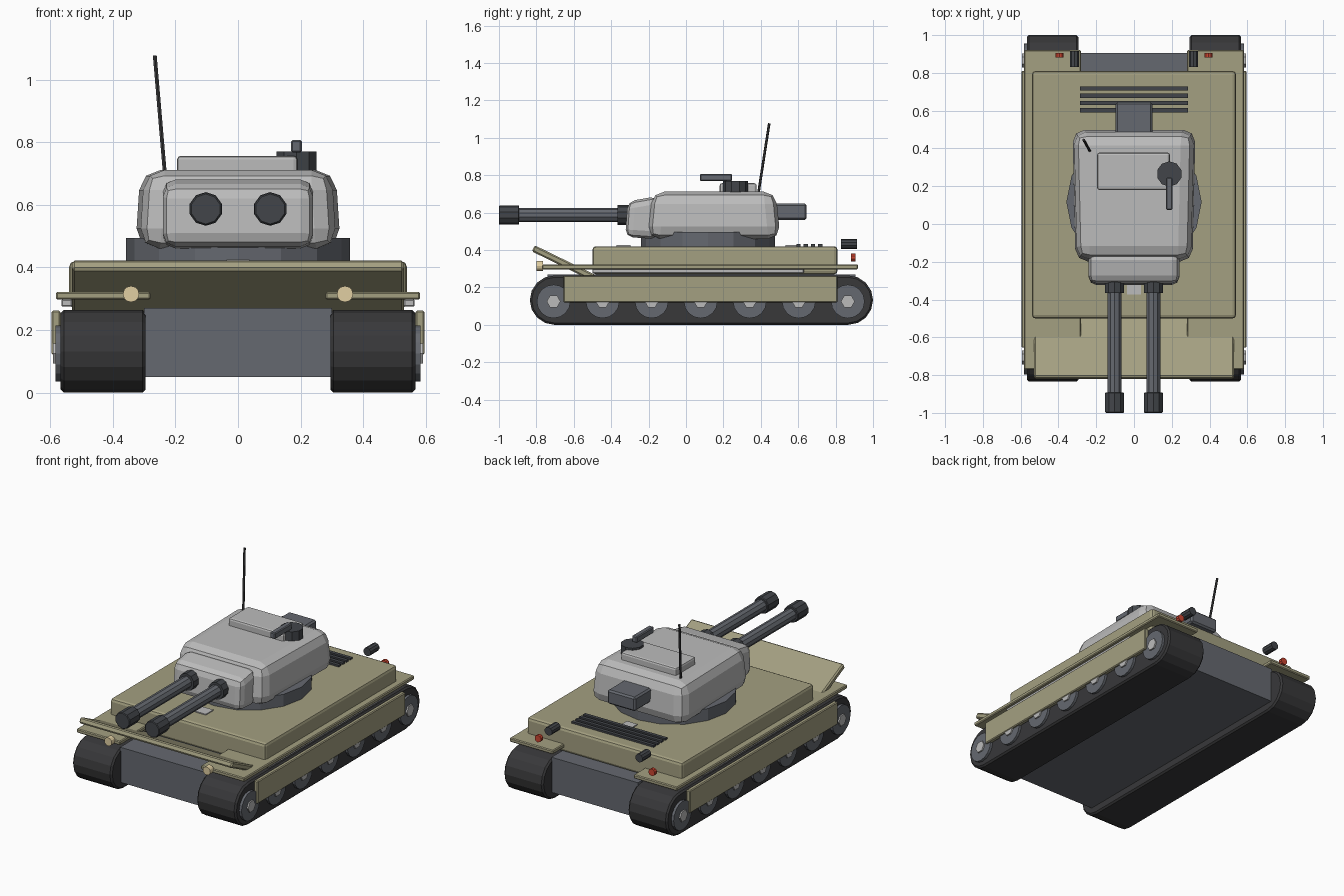
import bpy, bmesh, math
from mathutils import Vector

if "Cube" in bpy.data.objects:
    bpy.data.objects.remove(bpy.data.objects["Cube"])


def material(name, r, g, b):
    m = bpy.data.materials.new(name)
    m.diffuse_color = (r, g, b, 1)
    m.use_nodes = True
    m.node_tree.nodes["Principled BSDF"].inputs["Base Color"].default_value = m.diffuse_color
    return m


OLIVE = material("olive_paint", 0.37, 0.35, 0.22)
LIGHT = material("light_grey", 0.5, 0.5, 0.5)
STEEL = material("steel_grey", 0.13, 0.14, 0.16)
DARK = material("dark_rubber", 0.04, 0.04, 0.042)
METAL = material("dark_metal", 0.055, 0.06, 0.068)
CREAM = material("headlight_cream", 0.75, 0.62, 0.36)
RED = material("tail_red", 0.6, 0.06, 0.03)


def finish(name, bm, mat, bevel=0, segments=1):
    bmesh.ops.recalc_face_normals(bm, faces=bm.faces)
    me = bpy.data.meshes.new(name)
    bm.to_mesh(me)
    bm.free()
    ob = bpy.data.objects.new(name, me)
    bpy.context.collection.objects.link(ob)
    if mat:
        me.materials.append(mat)
    if bevel:
        mod = ob.modifiers.new("bevel", 'BEVEL')
        mod.width, mod.segments = bevel, segments
        mod.limit_method = 'ANGLE'
        mod.angle_limit = math.radians(40)
    return ob


def box(name, x0, x1, y0, y1, z0, z1, mat, bevel=0, segments=1):
    bm = bmesh.new()
    bmesh.ops.create_cube(bm, size=1)
    for v in bm.verts:
        v.co = (x0 + (x1 - x0) * (v.co.x + .5),
                y0 + (y1 - y0) * (v.co.y + .5),
                z0 + (z1 - z0) * (v.co.z + .5))
    return finish(name, bm, mat, bevel, segments)


def rod(name, a, b, r, mat, sides=10, bevel=0):
    """Cylinder from point a to point b."""
    a, b = Vector(a), Vector(b)
    bm = bmesh.new()
    bmesh.ops.create_cone(bm, cap_ends=True, segments=sides, radius1=r,
                          radius2=r, depth=(b - a).length)
    rot = Vector((0, 0, 1)).rotation_difference(b - a)
    for v in bm.verts:
        v.co = rot @ v.co + (a + b) / 2
    return finish(name, bm, mat, bevel)


def side_prism(name, profile, x0, x1, mat, bevel=0, segments=1):
    """Side (y, z) profile extruded across x."""
    bm = bmesh.new()
    face = bm.faces.new([bm.verts.new((x0, y, z)) for y, z in profile])
    ext = bmesh.ops.extrude_face_region(bm, geom=[face])["geom"]
    for v in ext:
        if isinstance(v, bmesh.types.BMVert):
            v.co.x = x1
    return finish(name, bm, mat, bevel, segments)


def mirrored(ob):
    """Repeat a part on the other side of the tank."""
    ob.modifiers.new("mirror", 'MIRROR')
    return ob


# Hull
box("lower_hull", -.3, .3, -.74, .905, .05, .27, STEEL)
box("upper_hull", -.54, .54, -.5, .81, .27, .42, OLIVE, .018, 2)
c, s = math.cos(math.radians(26)), math.sin(math.radians(26))
plate = [(-.18, -.018), (.18, -.018), (.18, .018), (-.18, .018)]
side_prism("front_plate", [(-.655 + u * c + w * s, .33 - u * s + w * c)
                           for u, w in plate], -.53, .53, OLIVE, .008)

# Tracks
track = []
for cy, start in ((.868, -90), (-.703, 90)):
    for i in range(9):
        a = math.radians(start + i * 22.5)
        track.append((cy + .132 * math.cos(a), .132 + .132 * math.sin(a)))
mirrored(side_prism("track", track, .295, .567, DARK, .01))

# Road wheels with six-sided hubs
for i in range(7):
    y = -.708 + i * .2622
    mirrored(rod("road_wheel", (.5, y, .125), (.583, y, .125), .09, STEEL, 16))
    mirrored(rod("wheel_hub", (.57, y, .125), (.592, y, .125), .037, LIGHT, 6))

# Fenders, rails and skirts
mirrored(box("fender", .28, .582, -.77, .92, .297, .322, OLIVE, .005))
mirrored(box("side_rail", .53, .565, -.5, .63, .275, .299, LIGHT, .004))
mirrored(box("side_skirt", .568, .596, -.655, .81, .12, .262, OLIVE, .005))

# Lamps and exhausts
mirrored(rod("headlight", (.342, -.8, .315), (.342, -.765, .315), .026, CREAM, 12))
mirrored(rod("tail_light", (.395, .882, .36), (.395, .905, .36), .022, RED))
mirrored(rod("exhaust", (.315, .83, .432), (.315, .915, .432), .026, METAL))

# Engine grille slats
for i in range(4):
    y = .602 + i * .0385
    box("grille_slat", -.285, .285, y - .011, y + .011, .41, .431, METAL)

# Turret ring and deck lugs
rod("turret_ring", (0, .117, .41), (0, .117, .495), .358, STEEL, 16)
for y in (-.335, .57):
    box("deck_lug", -.037, .037, y - .037, y + .037, .41, .426, LIGHT)

# Turret body, narrower to the front and the roof
turret = box("turret", -.33, .33, -.205, .505, .46, .712, LIGHT, .065, 2)
for v in turret.data.vertices:
    if v.co.y < 0:
        v.co.x *= .95
    if v.co.z > .6:
        v.co.x *= .95
        v.co.y = .15 + (v.co.y - .15) * .93
side_prism("gun_mantlet", [(-.325, .47), (-.312, .66), (-.15, .688), (-.15, .458)],
           -.24, .24, LIGHT, .04, 2)
box("rear_stowage_box", -.097, .097, .46, .645, .56, .648, STEEL, .01)

# Twin guns
for x in (-.103, .103):
    rod("gun_collar", (x, -.365, .587), (x, -.29, .587), .054, METAL)
    rod("gun_barrel", (x, -.95, .587), (x, -.3, .587), .038, STEEL)
    rod("gun_muzzle", (x, -1, .587), (x, -.892, .587), .052, METAL, 10, .004)

# Roof fittings
box("roof_hatch", -.195, .19, .18, .378, .7, .757, LIGHT, .012, 2)
rod("cupola", (.187, .265, .7), (.187, .265, .77), .067, METAL)
box("roof_gun", .169, .204, .075, .245, .768, .807, STEEL, .005)
rod("antenna", (-.233, .385, .69), (-.266, .445, 1.077), .007, DARK, 6)
